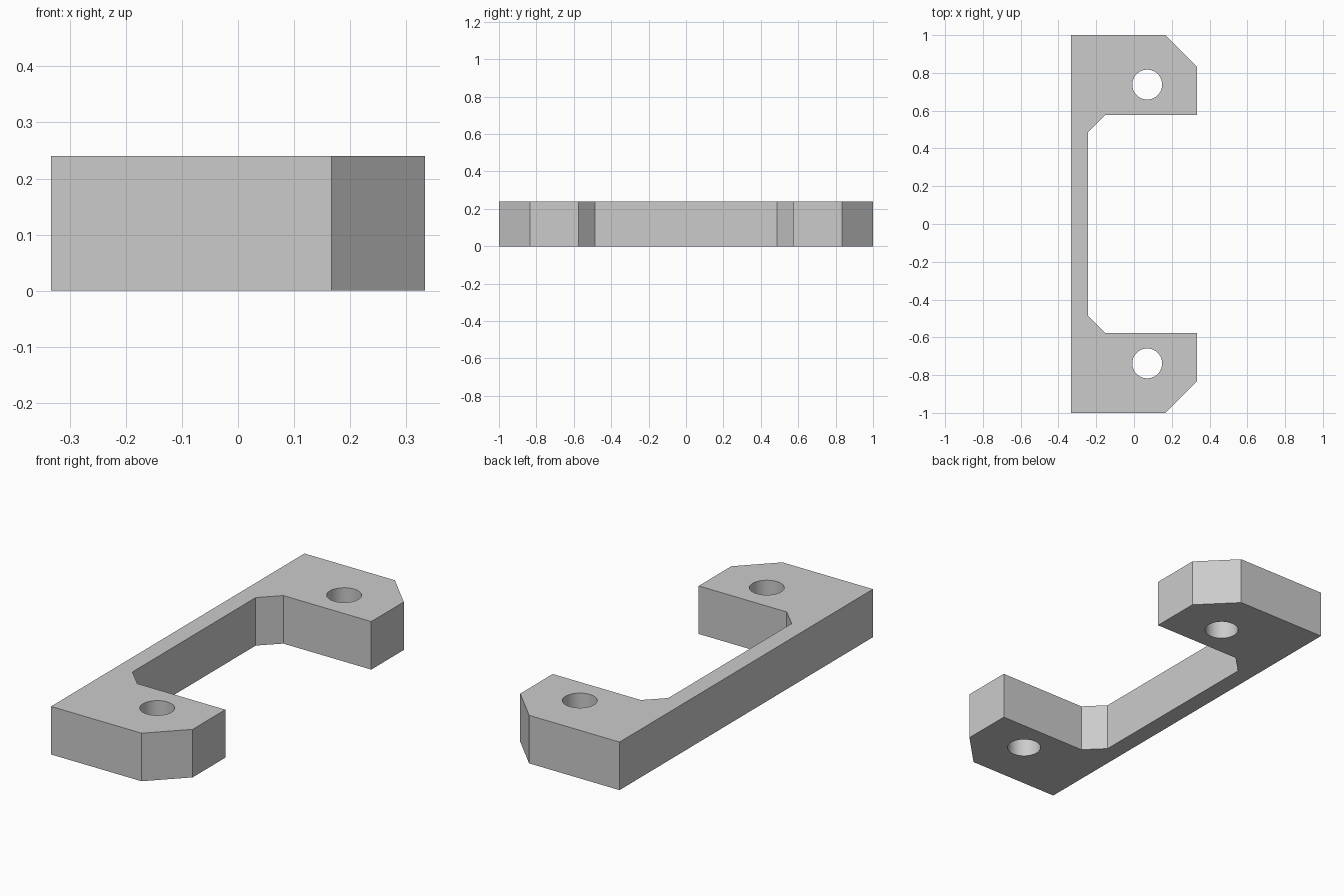
import bpy
import bmesh
import math

default_cube = bpy.data.objects.get("Cube")
if default_cube:
    bpy.data.objects.remove(default_cube, do_unlink=True)

HEIGHT = 0.24
HOLE_X, HOLE_Y, HOLE_RADIUS = 0.07, 0.738, 0.079

grey = bpy.data.materials.new("plain grey")
grey.use_nodes = True
colour = (0.6, 0.6, 0.6, 1)
grey.diffuse_color = colour
grey.node_tree.nodes["Principled BSDF"].inputs["Base Color"].default_value = colour

# Back half of the outline, from the inner wall round to the outer corner
half = [(-0.243, 0.487), (-0.153, 0.576), (0.333, 0.576),
        (0.333, 0.833), (0.167, 1), (-0.333, 1)]
outline = half + [(x, -y) for x, y in reversed(half)]

# C-shaped bracket body
bm = bmesh.new()
base = bm.faces.new([bm.verts.new((x, y, 0)) for x, y in outline])
top = bmesh.ops.extrude_face_region(bm, geom=[base])["geom"]
bmesh.ops.translate(bm, vec=(0, 0, HEIGHT),
                    verts=[v for v in top if isinstance(v, bmesh.types.BMVert)])
bmesh.ops.recalc_face_normals(bm, faces=bm.faces)
mesh = bpy.data.meshes.new("mounting_bracket")
bm.to_mesh(mesh)
bm.free()
mesh.materials.append(grey)
bracket = bpy.data.objects.new("mounting_bracket", mesh)
bpy.context.collection.objects.link(bracket)


def drill_hole(name, y):
    """Cut a round screw hole straight through the bracket."""
    bpy.ops.mesh.primitive_cylinder_add(vertices=48, radius=HOLE_RADIUS, depth=HEIGHT * 2,
                                        location=(HOLE_X, y, HEIGHT / 2))
    cutter = bpy.context.object
    cutter.name = name
    cutter.hide_render = True
    cutter.data.materials.append(grey)
    cut = bracket.modifiers.new(name, "BOOLEAN")
    cut.operation = "DIFFERENCE"
    cut.solver = "EXACT"
    cut.object = cutter
    bpy.ops.object.select_all(action="DESELECT")
    bracket.select_set(True)
    bpy.context.view_layer.objects.active = bracket
    bpy.ops.object.modifier_apply(modifier=name)
    bpy.data.objects.remove(cutter, do_unlink=True)


# Screw hole in each foot
for side, sign in (("front", -1), ("back", 1)):
    drill_hole(side + "_hole_cutter", sign * HOLE_Y)

# Round hole walls, crisp corners elsewhere
bpy.ops.object.shade_smooth_by_angle(angle=math.radians(30))
